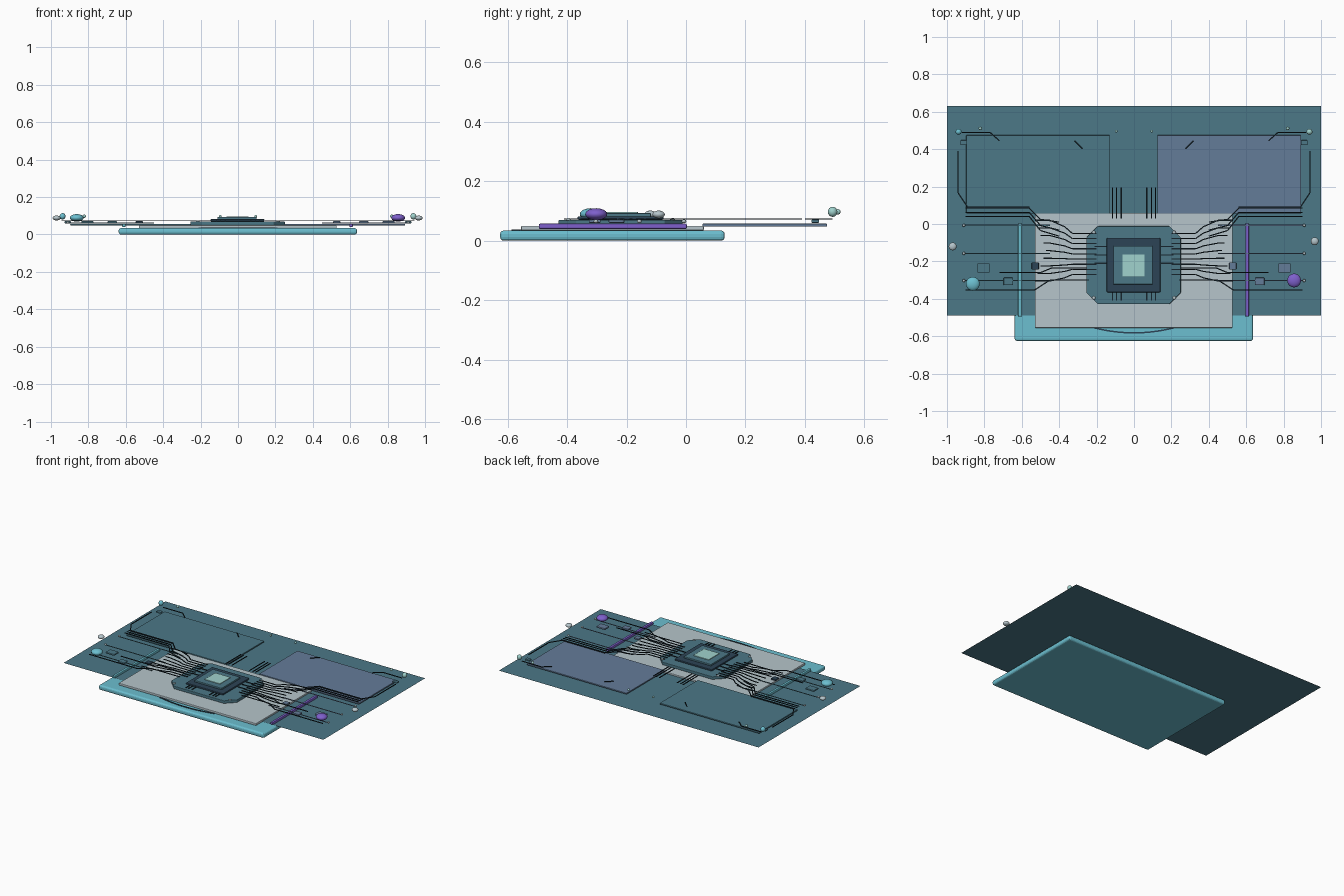
import bpy, bmesh, math
from mathutils import Vector

if "Cube" in bpy.data.objects:
    bpy.data.objects.remove(bpy.data.objects["Cube"])


def mat(name, rgb):
    m = bpy.data.materials.new(name)
    lin = [((c / 255 + 0.055) / 1.055) ** 2.4 for c in rgb]
    m.diffuse_color = (*lin, 1)
    m.use_nodes = True
    m.node_tree.nodes["Principled BSDF"].inputs["Base Color"].default_value = m.diffuse_color
    return m


TEAL = mat("dark teal", (76, 120, 135))
CYAN = mat("bright cyan", (108, 191, 208))
GREY = mat("silver grey", (182, 197, 203))
SLATE = mat("slate violet", (100, 124, 153))
NAVY = mat("navy", (44, 68, 86))
MINT = mat("pale mint", (160, 210, 205))
PURPLE = mat("purple", (126, 96, 204))
BLACK = mat("trace black", (22, 36, 44))


def finish(name, bm, material, bevel=0.0, segments=2):
    me = bpy.data.meshes.new(name)
    bm.to_mesh(me)
    bm.free()
    me.materials.append(material)
    ob = bpy.data.objects.new(name, me)
    bpy.context.collection.objects.link(ob)
    if bevel:
        b = ob.modifiers.new("bevel", 'BEVEL')
        b.width, b.segments = bevel, segments
    return ob


def prism(name, pts, z0, z1, material, bevel=0.0, segments=2):
    bm = bmesh.new()
    f = bm.faces.new([bm.verts.new((x, y, z0)) for x, y in pts])
    top = bmesh.ops.extrude_face_region(bm, geom=[f])["geom"]
    bmesh.ops.translate(bm, vec=(0, 0, z1 - z0),
                        verts=[v for v in top if isinstance(v, bmesh.types.BMVert)])
    bmesh.ops.recalc_face_normals(bm, faces=bm.faces)
    return finish(name, bm, material, bevel, segments)


def box(name, x0, x1, y0, y1, z0, z1, material, bevel=0.0, segments=2):
    return prism(name, [(x0, y0), (x1, y0), (x1, y1), (x0, y1)], z0, z1, material, bevel, segments)


def ball(name, loc, r, rz, material):
    bm = bmesh.new()
    bmesh.ops.create_uvsphere(bm, u_segments=20, v_segments=12, radius=1)
    bmesh.ops.scale(bm, vec=(r, r, rz), verts=bm.verts)
    bmesh.ops.translate(bm, vec=loc, verts=bm.verts)
    for f in bm.faces:
        f.smooth = True
    return finish(name, bm, material)


def wires(name, paths, z, material, w=0.006, h=0.004):
    # each path becomes a chain of thin flat bars
    bm = bmesh.new()
    for path in paths:
        for a, b in zip(path, path[1:]):
            a, b = Vector(a), Vector(b)
            d = (b - a).normalized()
            n = Vector((-d.y, d.x)) * w / 2
            f = bm.faces.new([bm.verts.new((p.x, p.y, z)) for p in (a - n, b - n, b + n, a + n)])
            top = bmesh.ops.extrude_face_region(bm, geom=[f])["geom"]
            bmesh.ops.translate(bm, vec=(0, 0, h),
                                verts=[v for v in top if isinstance(v, bmesh.types.BMVert)])
    bmesh.ops.recalc_face_normals(bm, faces=bm.faces)
    return finish(name, bm, material)


# Base layers
box("lower_slab", -0.638, 0.636, -0.625, 0.13, 0, 0.034, CYAN, 0.012, 3)
bm = bmesh.new()
bm.faces.new([bm.verts.new(p) for p in ((-1, -0.49, 0.039), (1, -0.49, 0.039),
                                        (1, 0.63, 0.039), (-1, 0.63, 0.039))])
finish("ground_sheet", bm, TEAL)
box("silver_board", -0.53, 0.527, -0.555, 0.06, 0.034, 0.05, GREY, 0.004)

# Rear panels
box("left_panel", -0.897, -0.13, 0.055, 0.475, 0.047, 0.057, TEAL, 0.003)
box("right_panel", 0.125, 0.893, 0.055, 0.475, 0.047, 0.057, SLATE, 0.003)

# Chip stack with chamfered carrier
x0, x1, y0, y1, c = -0.254, 0.25, -0.428, -0.012, 0.06
prism("chip_carrier", [(x0 + c, y0), (x1 - c, y0), (x1, y0 + c), (x1, y1 - c),
                       (x1 - c, y1), (x0 + c, y1), (x0, y1 - c), (x0, y0 + c)],
      0.05, 0.07, TEAL, 0.003)
box("chip_frame", -0.146, 0.141, -0.365, -0.075, 0.07, 0.082, NAVY, 0.004)
box("chip_body", -0.11, 0.1, -0.323, -0.118, 0.08, 0.093, TEAL, 0.003)
box("chip_core", -0.062, 0.057, -0.28, -0.162, 0.09, 0.097, MINT, 0.002)

# Side rails
box("left_rail", -0.619, -0.601, -0.495, 0.003, 0.039, 0.057, CYAN, 0.005)
box("right_rail", 0.596, 0.614, -0.495, 0.003, 0.039, 0.057, PURPLE, 0.005)

traces, corner_dots = [], []
for s, side in ((-1, "left"), (1, "right")):
    other = TEAL if s < 0 else SLATE
    # Small components
    for i, (x, y, w, h, m) in enumerate(((0.805, -0.235, 0.066, 0.05, other),
                                         (0.672, -0.307, 0.05, 0.04, other),
                                         (0.528, -0.225, 0.038, 0.038, NAVY if s < 0 else SLATE),
                                         (0.91, 0.435, 0.035, 0.026, TEAL))):
        box(f"{side}_component_{i + 1}", s * x - w / 2, s * x + w / 2,
            y - h / 2, y + h / 2, 0.06, 0.071, m, 0.003)

    # Fanned traces from the chip to the side
    for i in range(9):
        t = i / 8
        yo, yi = 0.02 - 0.325 * t, -0.05 - 0.22 * t
        start = 0.47 + 0.06 * abs(2 * t - 1)
        traces.append([(s * start, yo), (s * 0.45, yo),
                       (s * 0.37, (yo + yi) / 2), (s * 0.33, yi), (s * 0.2, yi)])
    for y, k in ((0.085, 0.0), (0.062, -0.02), (0.04, -0.03)):
        traces.append([(s * 0.9, y), (s * 0.56, y), (s * 0.5, y - 0.06 + k / 2), (s * 0.4, y - 0.075 + k)])
    traces.append([(s * 0.9, -0.352), (s * 0.53, -0.352), (s * 0.45, -0.3), (s * 0.24, -0.3)])
    traces.append([(s * 0.72, -0.26), (s * 0.5, -0.26), (s * 0.44, -0.235), (s * 0.25, -0.235)])
    # Outer corner traces and panel marks
    traces.append([(s * 0.94, 0.39), (s * 0.94, 0.165), (s * 0.89, 0.09), (s * 0.56, 0.09)])
    traces.append([(s * 0.92, 0.49), (s * 0.77, 0.49), (s * 0.72, 0.445)])
    traces.append([(s * 0.318, 0.445), (s * 0.275, 0.402)])
    # Vertical pins behind and in front of the chip
    for x in (0.068, 0.094, 0.114):
        traces.append([(s * x, 0.195), (s * x, 0.03)])
        traces.append([(s * x, -0.365), (s * x, -0.41)])
    for y in (-0.12, -0.165, -0.21):
        traces.append([(s * 0.145, y), (s * 0.21, y)])

    # Faint side lines with end dots
    m = TEAL if s < 0 else SLATE
    wires(f"{side}_signal_lines", [[(s * 0.91, y), (s * 0.45, y)] for y in (-0.007, -0.157, -0.303)],
          0.06, m, 0.006, 0.003)
    for i, y in enumerate((-0.007, -0.157, -0.303)):
        ball(f"{side}_line_dot_{i + 1}", (s * 0.91, y, 0.065), 0.008, 0.006, GREY)

    # Rear indicator beads
    ball(f"{side}_corner_bead", (s * 0.938, 0.493, 0.097), 0.016, 0.017, CYAN if s < 0 else MINT)
    ball(f"{side}_small_bead", (s * 0.822, 0.511, 0.097), 0.009, 0.009, MINT)
    ball(f"{side}_center_bead", (s * 0.095, 0.496, 0.097), 0.007, 0.008, MINT)
    # Carrier corner studs
    for y in (-0.395, -0.045):
        ball(f"{side}_carrier_stud", (s * 0.215, y, 0.071), 0.009, 0.005, GREY)

wires("dark_traces", traces, 0.071, BLACK)

# Curved front line on the slab lip
arc = [(0.21 * u / 8, -0.582 + 0.026 * (u / 8) ** 2) for u in range(-8, 9)]
wires("front_arc", [arc], 0.034, NAVY, 0.008, 0.004)

# Round knobs
ball("left_knob", (-0.862, -0.32, 0.089), 0.037, 0.02, CYAN)
ball("right_knob", (0.856, -0.302, 0.089), 0.037, 0.02, PURPLE)
ball("left_side_bead", (-0.97, -0.12, 0.088), 0.021, 0.013, GREY)
ball("right_side_bead", (0.966, -0.092, 0.088), 0.021, 0.013, GREY)
